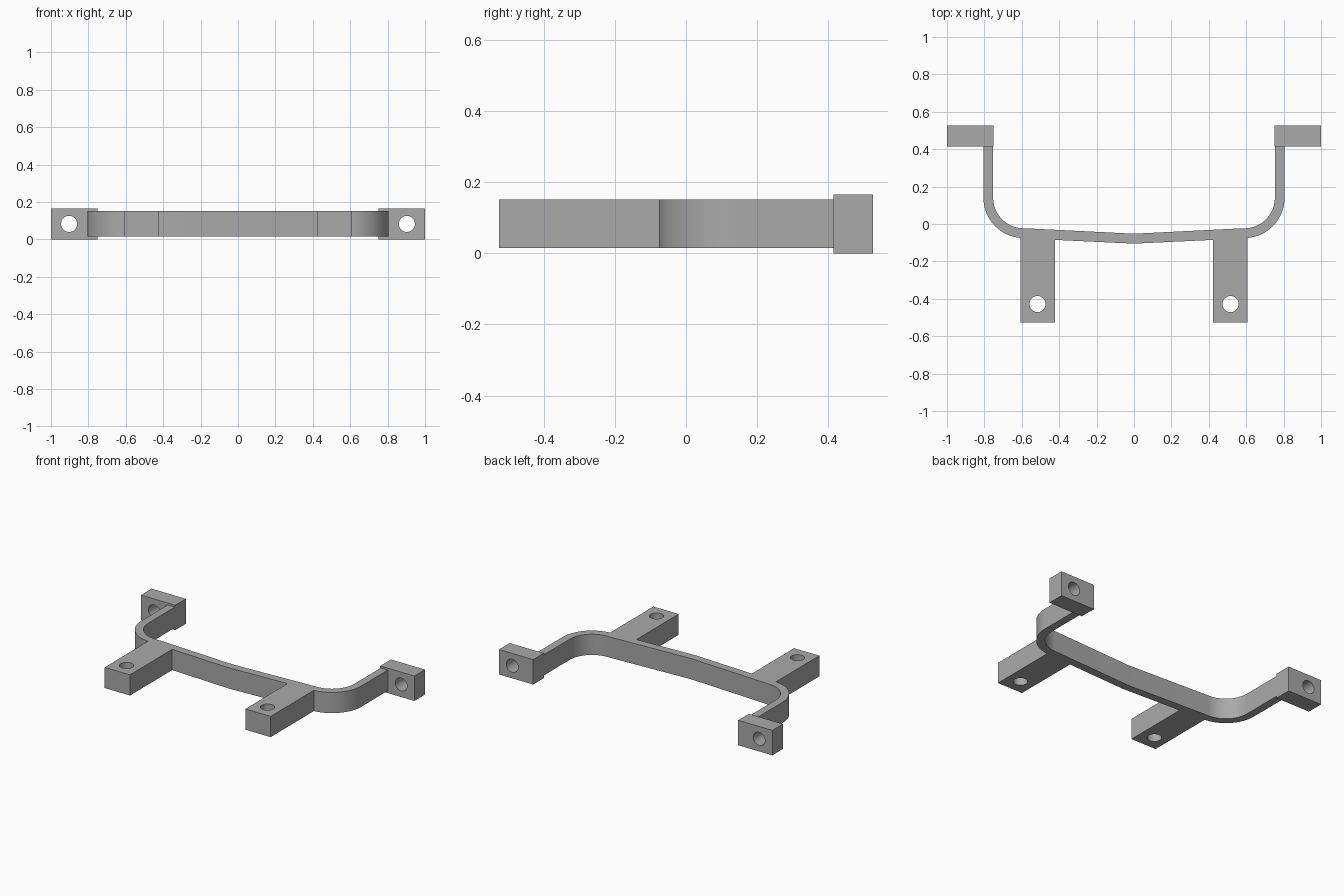
import bpy, bmesh
from math import pi, sin, cos, radians
from mathutils import Matrix, Vector

cube = bpy.data.objects.get("Cube")
if cube:
    bpy.data.objects.remove(cube, do_unlink=True)

grey = bpy.data.materials.new("mid grey")
grey.use_nodes = True
colour = (0.4, 0.4, 0.4, 1)
grey.diffuse_color = colour
grey.node_tree.nodes["Principled BSDF"].inputs["Base Color"].default_value = colour

LOW, HIGH = 0.015, 0.152          # height range of band and arms
BLOCK_TOP = 0.165
HOLE_R = 0.043
CX, CY = 0.59, 0.14               # centre of the corner bend
R_IN, R_OUT = 0.163, 0.215
BACK, JOIN = 0.526, 0.45


def add_object(name, bm):
    bmesh.ops.recalc_face_normals(bm, faces=bm.faces[:])
    mesh = bpy.data.meshes.new(name)
    bm.to_mesh(mesh)
    bm.free()
    mesh.materials.append(grey)
    ob = bpy.data.objects.new(name, mesh)
    bpy.context.collection.objects.link(ob)
    return ob


def prism(name, outline, low, high):
    bm = bmesh.new()
    face = bm.faces.new([bm.verts.new((x, y, low)) for x, y in outline])
    top = bmesh.ops.extrude_face_region(bm, geom=[face])["geom"]
    moved = [v for v in top if isinstance(v, bmesh.types.BMVert)]
    bmesh.ops.translate(bm, verts=moved, vec=Vector((0, 0, high - low)))
    return add_object(name, bm)


def drill(ob, centre, axis):
    # Cut a round hole through the part along the given axis
    bm = bmesh.new()
    turn = Matrix.Rotation(pi / 2, 4, "X") if axis == "Y" else Matrix()
    bmesh.ops.create_cone(bm, cap_ends=True, segments=40, radius1=HOLE_R,
                          radius2=HOLE_R, depth=0.4,
                          matrix=Matrix.Translation(centre) @ turn)
    cutter = add_object(ob.name + "_hole_cutter", bm)
    cutter.hide_render = True
    cutter.hide_set(True)
    mod = ob.modifiers.new("hole", "BOOLEAN")
    mod.operation = "DIFFERENCE"
    mod.solver = "EXACT"
    mod.object = cutter


def bend(radius):
    # Corner arc from the middle band round to the side leg
    start, steps = radians(-92.6), 20
    angles = [start * (1 - i / steps) for i in range(steps + 1)]
    return [(CX + radius * cos(a), CY + radius * sin(a)) for a in angles]


# Band with two forward arms, as one mirrored outline
arm = [(0.607, -0.074), (0.607, -BACK), (0.422, -BACK), (0.422, -0.085)]
inner = bend(R_IN) + [(CX + R_IN, JOIN)]
outer = [(CX + R_OUT, JOIN)] + [p for p in reversed(bend(R_OUT)) if p[0] > 0.61] + arm
half = [(0, -0.052)] + inner + outer + [(0, -0.105)]
mirrored = [(-x, y) for x, y in reversed(half[1:-1])]
frame = prism("band_and_arms", half + mirrored, LOW, HIGH)

# End blocks at the back, and all holes
parts = [frame]
for side, s in (("left", 1), ("right", -1)):
    drill(frame, Vector((s * 0.516, -0.428, 0.08)), "Z")
    x0, x1 = sorted((s * 0.75, s * 1.0))
    y0 = 0.415
    block = prism(side + "_end_block",
                  [(x0, y0), (x1, y0), (x1, BACK), (x0, BACK)], 0, BLOCK_TOP)
    drill(block, Vector((s * 0.903, 0.47, 0.083)), "Y")
    parts.append(block)

# Apply the cuts, then smooth the bends and hole walls
for ob in parts:
    bpy.ops.object.select_all(action="DESELECT")
    ob.select_set(True)
    bpy.context.view_layer.objects.active = ob
    for mod in list(ob.modifiers):
        bpy.ops.object.modifier_apply(modifier=mod.name)
    bpy.ops.object.shade_smooth_by_angle(angle=radians(30))
for ob in list(bpy.data.objects):
    if ob.name.endswith("cutter") or "_hole_cutter" in ob.name:
        bpy.data.objects.remove(ob, do_unlink=True)
